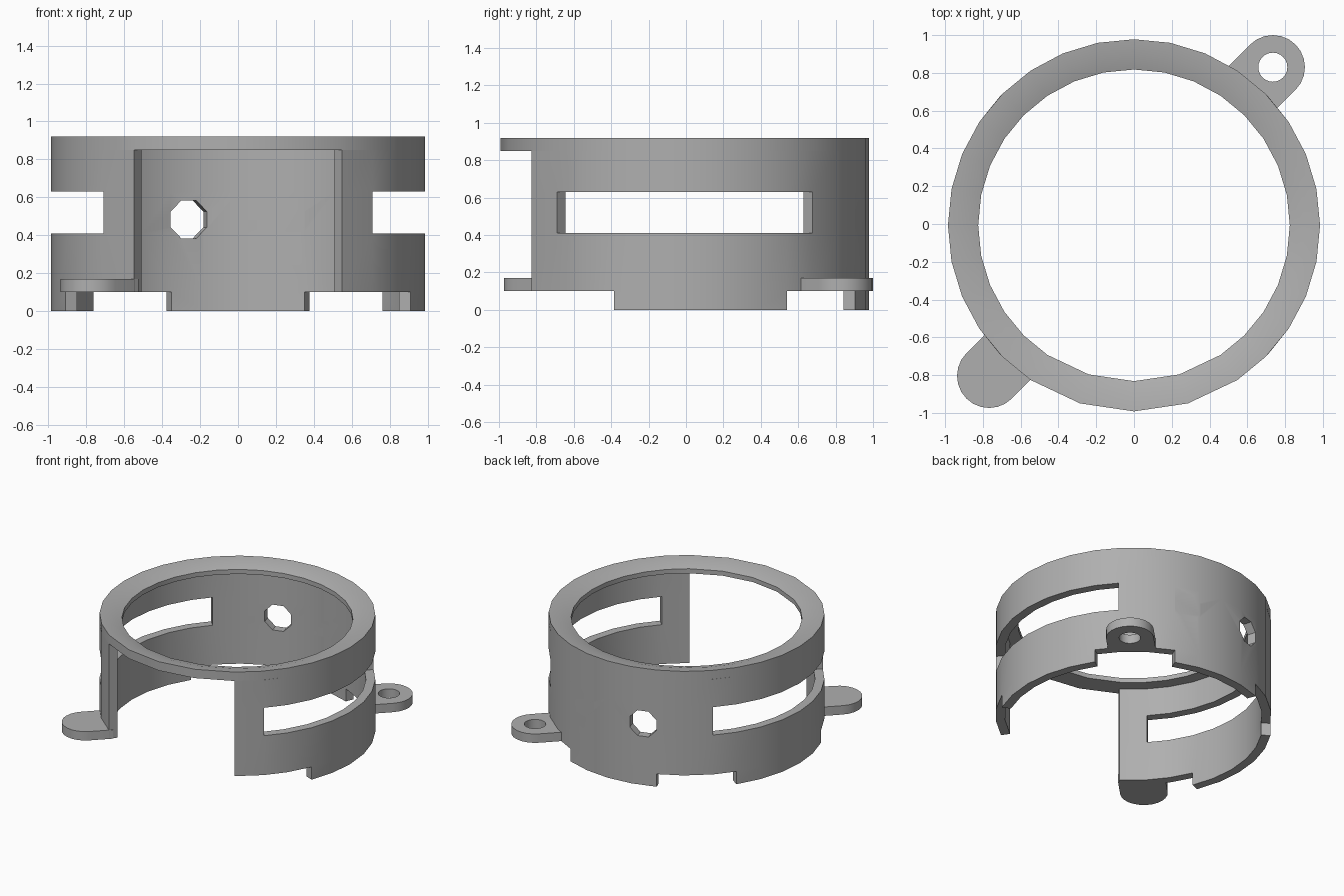
import bpy, bmesh, math
from mathutils import Matrix, Vector

if "Cube" in bpy.data.objects:
    bpy.data.objects.remove(bpy.data.objects["Cube"], do_unlink=True)

CY = -0.007                      # ring centre in y
R_OUT, R_WALL, R_LIP = 0.985, 0.918, 0.825
Z_TAB, Z_SLOT_LOW, Z_SLOT_TOP, Z_LIP, Z_TOP = 0.1, 0.41, 0.63, 0.85, 0.92
STEP = 11.25
SLOT = 43.9                      # half angle of the side slots

grey = bpy.data.materials.new("mid_grey")
grey.use_nodes = True
grey.diffuse_color = (0.43, 0.43, 0.43, 1)
grey.node_tree.nodes["Principled BSDF"].inputs["Base Color"].default_value = grey.diffuse_color


def make(name, bm):
    bmesh.ops.recalc_face_normals(bm, faces=bm.faces)
    mesh = bpy.data.meshes.new(name)
    bm.to_mesh(mesh)
    bm.free()
    mesh.materials.append(grey)
    obj = bpy.data.objects.new(name, mesh)
    bpy.context.collection.objects.link(obj)
    return obj


def cut(obj, cutters):
    for c in cutters:
        mod = obj.modifiers.new("cut", "BOOLEAN")
        mod.operation, mod.solver, mod.object = "DIFFERENCE", "EXACT", c
    bpy.context.view_layer.update()
    graph = bpy.context.evaluated_depsgraph_get()
    mesh = bpy.data.meshes.new_from_object(obj.evaluated_get(graph))
    obj.modifiers.clear()
    obj.data = mesh
    for c in cutters:
        bpy.data.objects.remove(c, do_unlink=True)


def smooth(obj):
    bpy.ops.object.select_all(action="DESELECT")
    obj.select_set(True)
    bpy.context.view_layer.objects.active = obj
    bpy.ops.object.shade_smooth_by_angle(angle=math.radians(25))


def polar(r, deg, z):
    a = math.radians(deg)
    return Vector((r * math.cos(a), CY + r * math.sin(a), z))


# Wall: a grid of angle and height cells, with slots and bottom notches left out
angles = [-56.25 + STEP * i for i in range(27)]
for i, a in enumerate(angles):
    if abs(a) == 45:
        angles[i] = math.copysign(SLOT, a)
    elif abs(a - 180) == 45:
        angles[i] = 180 + math.copysign(SLOT, a - 180)
levels = [0, Z_TAB, Z_SLOT_LOW, Z_SLOT_TOP, Z_LIP]


def filled(i, k):
    if not (0 <= i < len(angles) - 1 and 0 <= k < len(levels) - 1):
        return False
    mid = (angles[i] + angles[i + 1]) / 2
    side = mid if mid < 90 else 180 - mid       # mirrored across x
    if k == 0:
        return -22.5 < side < 33.75 or side > 67.5
    if k == 2:
        return abs(side) > SLOT
    return True


bm = bmesh.new()
cache = {}


def v(i, k, inner):
    key = (i, k, inner)
    if key not in cache:
        cache[key] = bm.verts.new(polar(R_WALL if inner else R_OUT, angles[i], levels[k]))
    return cache[key]


for i in range(len(angles) - 1):
    for k in range(len(levels) - 1):
        if not filled(i, k):
            continue
        for inner in (0, 1):
            bm.faces.new([v(i, k, inner), v(i + 1, k, inner), v(i + 1, k + 1, inner), v(i, k + 1, inner)])
        for di in (0, 1):
            if not filled(i + 2 * di - 1, k):
                bm.faces.new([v(i + di, k, 0), v(i + di, k + 1, 0), v(i + di, k + 1, 1), v(i + di, k, 1)])
        for dk in (0, 1):
            if not filled(i, k + 2 * dk - 1):
                bm.faces.new([v(i, k + dk, 0), v(i + 1, k + dk, 0), v(i + 1, k + dk, 1), v(i, k + dk, 1)])
wall = make("wall", bm)


# Octagonal holes through the back of the wall
def hole_cutter(deg):
    bm = bmesh.new()
    bmesh.ops.create_cone(bm, cap_ends=True, segments=8, radius1=0.108, radius2=0.108, depth=0.4)
    bm.transform(Matrix.Translation(polar(0.95, deg, 0.483))
                 @ Matrix.Rotation(math.radians(deg), 4, "Z")
                 @ Matrix.Rotation(math.radians(90), 4, "Y")
                 @ Matrix.Rotation(math.radians(22.5), 4, "Z"))
    obj = make("hole_cutter", bm)
    obj.hide_render = True
    return obj


cut(wall, [hole_cutter(90 - 16.5), hole_cutter(90 + 16.5)])
smooth(wall)

# Top rim: a lip profile swept round, with wider facets over the front opening
ring_angles = [-56.25 + STEP * i for i in range(27)] + [236.25 + 16.875 * i for i in range(1, 4)]
profile = [(R_OUT, Z_LIP), (R_OUT, Z_TOP), (0.905, 0.911), (R_LIP, 0.886), (R_LIP, Z_LIP)]
bm = bmesh.new()
rows = [[bm.verts.new(polar(r, a, z)) for r, z in profile] for a in ring_angles]
for i, row in enumerate(rows):
    nxt = rows[(i + 1) % len(rows)]
    for j in range(len(profile)):
        m = (j + 1) % len(profile)
        bm.faces.new([row[j], nxt[j], nxt[m], row[m]])
smooth(make("top_rim", bm))


# Mounting lugs: a rounded tongue with a bolt hole
def lug(name, x, y, deg):
    rad, hole, n = 0.17, 0.077, 24
    direction = Vector((math.cos(math.radians(deg)), math.sin(math.radians(deg))))
    root = Vector((x, y - CY)).dot(direction) - 0.935
    pts = [(-root, rad), (-root, -rad)]
    pts += [(rad * math.sin(t), -rad * math.cos(t)) for t in (math.pi * i / 12 for i in range(13))]
    place = Matrix.Translation((x, y, 0)) @ Matrix.Rotation(math.radians(deg), 4, "Z")
    bm = bmesh.new()
    face = bm.faces.new([bm.verts.new((px, py, 0.1)) for px, py in pts])
    top = bmesh.ops.extrude_face_region(bm, geom=[face])["geom"]
    bmesh.ops.translate(bm, vec=(0, 0, 0.07), verts=[g for g in top if isinstance(g, bmesh.types.BMVert)])
    bm.transform(place)
    obj = make(name, bm)
    bm = bmesh.new()
    bmesh.ops.create_cone(bm, cap_ends=True, segments=n, radius1=hole, radius2=hole, depth=0.6)
    bm.transform(place)
    cutter = make("bolt_cutter", bm)
    cutter.hide_render = True
    cut(obj, [cutter])
    smooth(obj)


lug("front_right_lug", -0.767, -0.804, 225)
lug("back_left_lug", 0.735, 0.83, 45)
